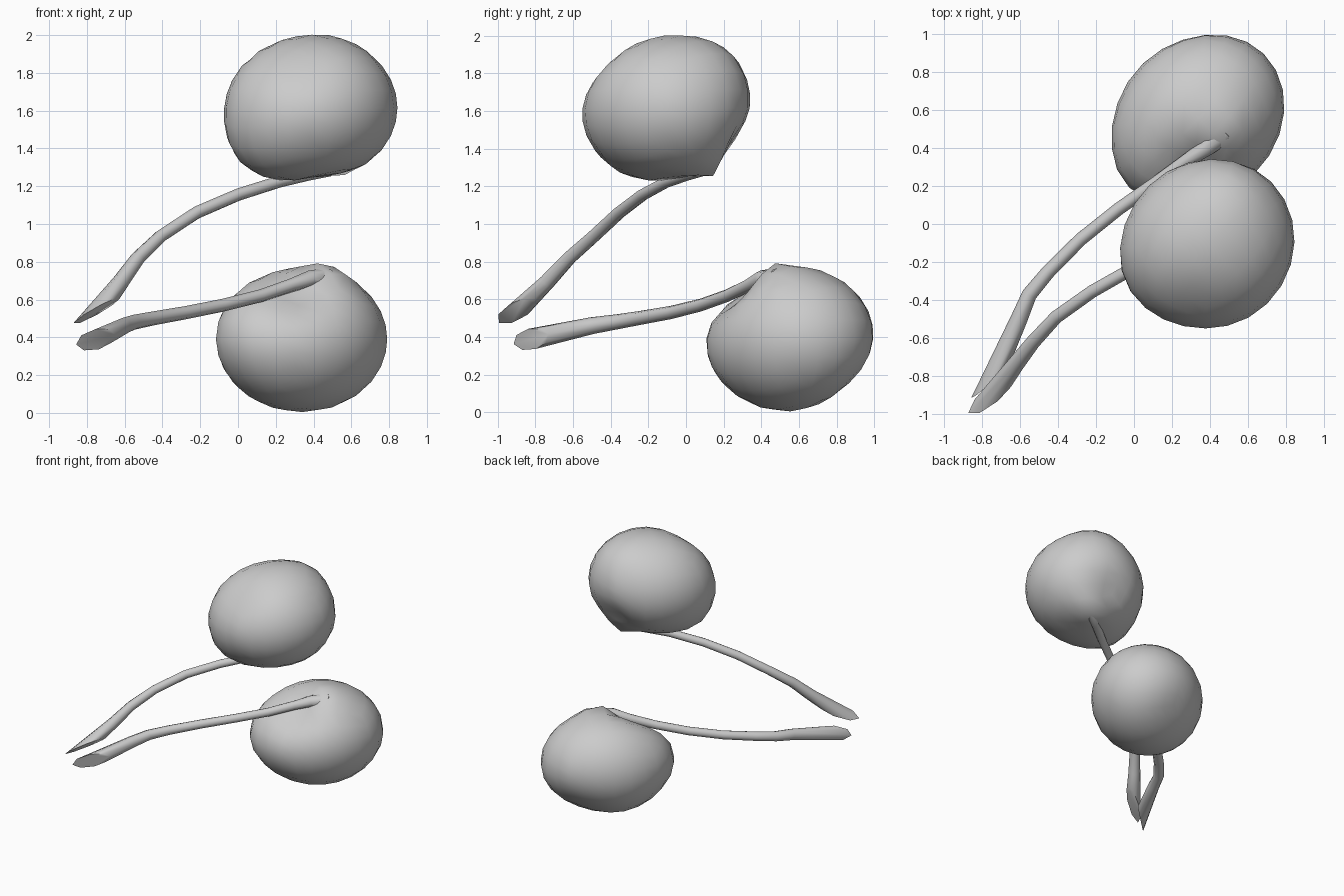
import bpy, bmesh, math
from mathutils import Vector, Matrix

if "Cube" in bpy.data.objects:
    bpy.data.objects.remove(bpy.data.objects["Cube"])


def finish(bm, name):
    bmesh.ops.recalc_face_normals(bm, faces=bm.faces[:])
    me = bpy.data.meshes.new(name)
    bm.to_mesh(me)
    bm.free()
    ob = bpy.data.objects.new(name, me)
    bpy.context.collection.objects.link(ob)
    bpy.ops.object.select_all(action='DESELECT')
    ob.select_set(True)
    bpy.context.view_layer.objects.active = ob
    bpy.ops.object.shade_smooth_by_angle(angle=math.radians(50))
    return ob


def fruit(name, center, radii, bumps):
    """Quad sphere stretched along the diagonal, pushed in or out around (point, amount, width)."""
    bm = bmesh.new()
    bmesh.ops.create_cube(bm, size=2)
    bmesh.ops.subdivide_edges(bm, edges=bm.edges[:], cuts=5, use_grid_fill=True)
    c = Vector(center)
    turn = Matrix.Rotation(math.radians(45), 3, 'Z')
    for v in bm.verts:
        d = Vector([math.tan(k * math.pi / 4) for k in v.co]).normalized()
        p = c + turn @ Vector([d[i] * radii[i] for i in range(3)])
        push = sum(a * math.exp(-((p - Vector(q)).length / w) ** 2) for q, a, w in bumps)
        v.co = p + (p - c).normalized() * push
    return finish(bm, name)


def stem(name, path, cut_at, cut_normal, sides=8):
    """Tube through (x, y, z, radius) points, cut off at a slant at its free end."""
    bm = bmesh.new()
    pts = [Vector(p[:3]) for p in path]
    rings = []
    for i, p in enumerate(pts):
        a, b = pts[max(i - 1, 0)], pts[min(i + 1, len(pts) - 1)]
        q = (b - a).to_track_quat('Z', 'Y')
        ring = []
        for k in range(sides):
            t = 2 * math.pi * k / sides
            ring.append(bm.verts.new(p + q @ Vector((math.cos(t), math.sin(t), 0)) * path[i][3]))
        rings.append(ring)
    for r0, r1 in zip(rings, rings[1:]):
        for k in range(sides):
            n = (k + 1) % sides
            bm.faces.new((r0[k], r0[n], r1[n], r1[k]))
    # slanted cut on the first segments only
    tip = {v for r in rings[:4] for v in r}
    faces = [f for f in bm.faces if all(v in tip for v in f.verts)]
    edges = {e for f in faces for e in f.edges}
    res = bmesh.ops.bisect_plane(bm, geom=faces + list(edges) + list(tip),
                                 plane_co=cut_at, plane_no=cut_normal, clear_outer=True)
    cut = [e for e in res['geom_cut'] if isinstance(e, bmesh.types.BMEdge)]
    bmesh.ops.holes_fill(bm, edges=cut, sides=0)
    return finish(bm, name)


# upper fruit, drawn out to a point where its stem joins
fruit("upper_fruit", (.39, -.11, 1.615), (.468, .44, .388),
      [((.05, -.25, 1.32), .06, .25), ((.3, -.45, 1.85), -.05, .25),
       ((.5, .2, 1.92), .04, .22), ((.45, .28, 1.42), -.05, .16),
       ((.52, .13, 1.29), .06, .1), ((.45, -.12, 1.24), -.03, .15)])
stem("upper_stem",
     [(-.9, -1.11, .33, .075), (-.62, -.735, .695, .044), (-.53, -.62, .82, .038),
      (-.41, -.49, .935, .035), (-.22, -.355, 1.06, .034), (0, -.23, 1.155, .033),
      (.22, -.1, 1.225, .032), (.38, .01, 1.265, .034), (.48, .08, 1.29, .04),
      (.52, .1, 1.33, .06), (.5, .06, 1.45, .06)],
     (-.74, -.9, .547), (.6, -.27, -.74))

# lower fruit, hollowed on the side where its stem lies
fruit("lower_fruit", (.34, .555, .39), (.485, .415, .39),
      [((.3, .25, .67), -.1, .22), ((.47, .47, .77), .06, .11),
       ((.34, .9, .13), -.04, .25), ((.02, .24, .42), .035, .22)])
stem("lower_stem",
     [(-.905, -1.175, .31, .07), (-.605, -.5, .46, .045), (-.55, -.37, .48, .04),
      (-.45, -.25, .5, .037), (-.28, -.08, .53, .035), (-.08, .08, .57, .034),
      (.12, .22, .62, .034), (.28, .335, .675, .036), (.38, .4, .71, .044),
      (.45, .46, .72, .06), (.46, .52, .6, .07)],
     (-.745, -.815, .385), (.68, -.72, -.16))
